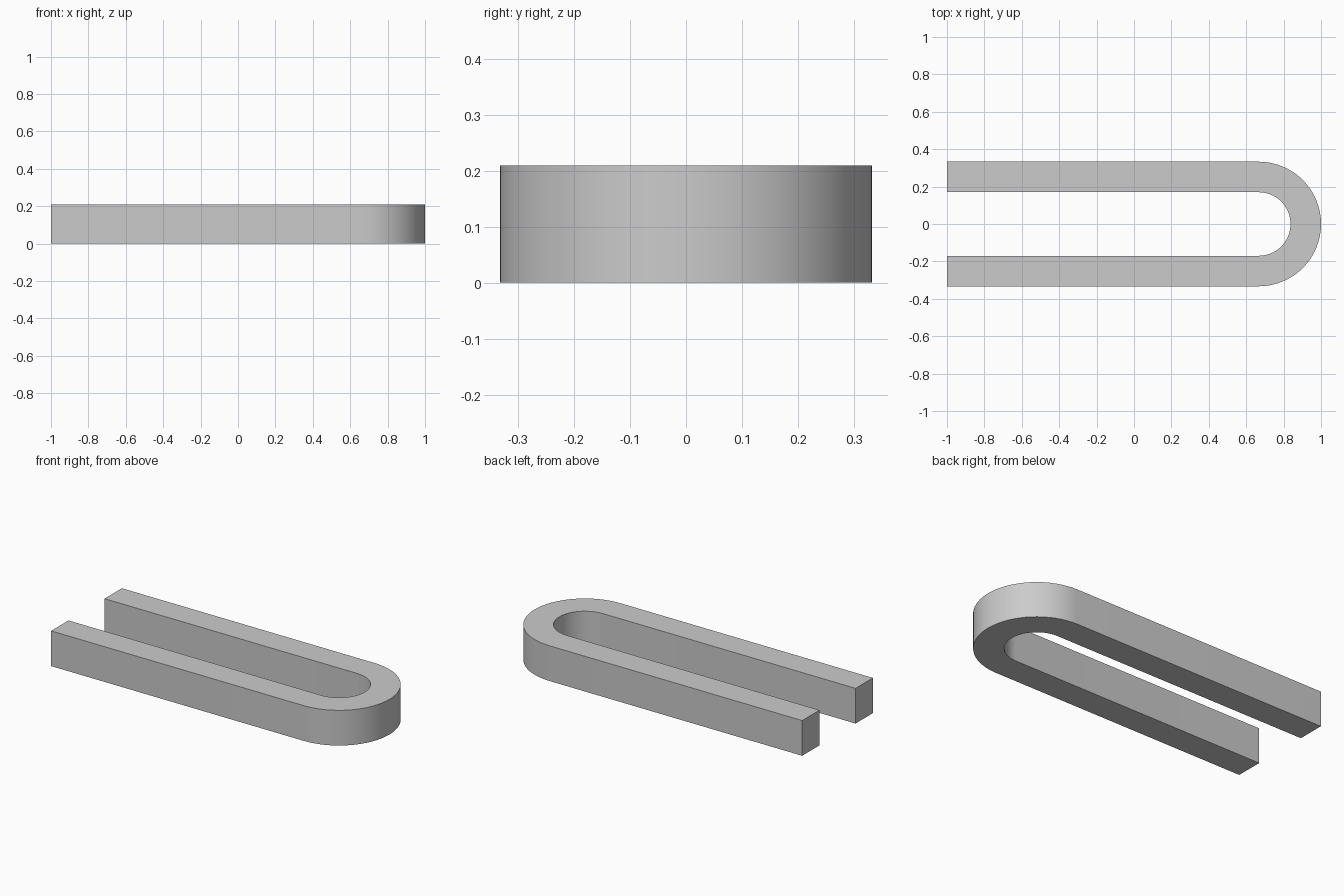
import bpy
import bmesh
from math import cos, sin, pi

cube = bpy.data.objects.get("Cube")
if cube:
    bpy.data.objects.remove(cube, do_unlink=True)

OUTER, INNER = 0.333, 0.17
END_X, HEIGHT, STEPS = -1.0, 0.21, 32
BEND_X = 1.0 - OUTER

# Plain grey material
grey = bpy.data.materials.new("light grey")
grey.use_nodes = True
color = (0.6, 0.6, 0.6, 1.0)
grey.diffuse_color = color
grey.node_tree.nodes["Principled BSDF"].inputs["Base Color"].default_value = color


def rail(radius):
    """Straight arm, half-round bend, straight arm back."""
    arc = [(BEND_X + radius * cos(a), radius * sin(a))
           for a in (-pi / 2 + pi * i / STEPS for i in range(STEPS + 1))]
    return [(END_X, -radius)] + arc + [(END_X, radius)]


# U-shaped bar: a strip between two rails, extruded upward
bm = bmesh.new()
outer = [bm.verts.new((x, y, 0)) for x, y in rail(OUTER)]
inner = [bm.verts.new((x, y, 0)) for x, y in rail(INNER)]
for i in range(len(outer) - 1):
    bm.faces.new((outer[i], outer[i + 1], inner[i + 1], inner[i]))
result = bmesh.ops.extrude_face_region(bm, geom=bm.faces[:], use_keep_orig=True)
top = [v for v in result["geom"] if isinstance(v, bmesh.types.BMVert)]
bmesh.ops.translate(bm, verts=top, vec=(0, 0, HEIGHT))
bmesh.ops.recalc_face_normals(bm, faces=bm.faces[:])

mesh = bpy.data.meshes.new("u_shaped_bar")
bm.to_mesh(mesh)
bm.free()
mesh.materials.append(grey)
bar = bpy.data.objects.new("u_shaped_bar", mesh)
bpy.context.collection.objects.link(bar)

# Smooth bend, crisp edges
bpy.ops.object.select_all(action="DESELECT")
bar.select_set(True)
bpy.context.view_layer.objects.active = bar
bpy.ops.object.shade_smooth_by_angle(angle=pi / 6)
